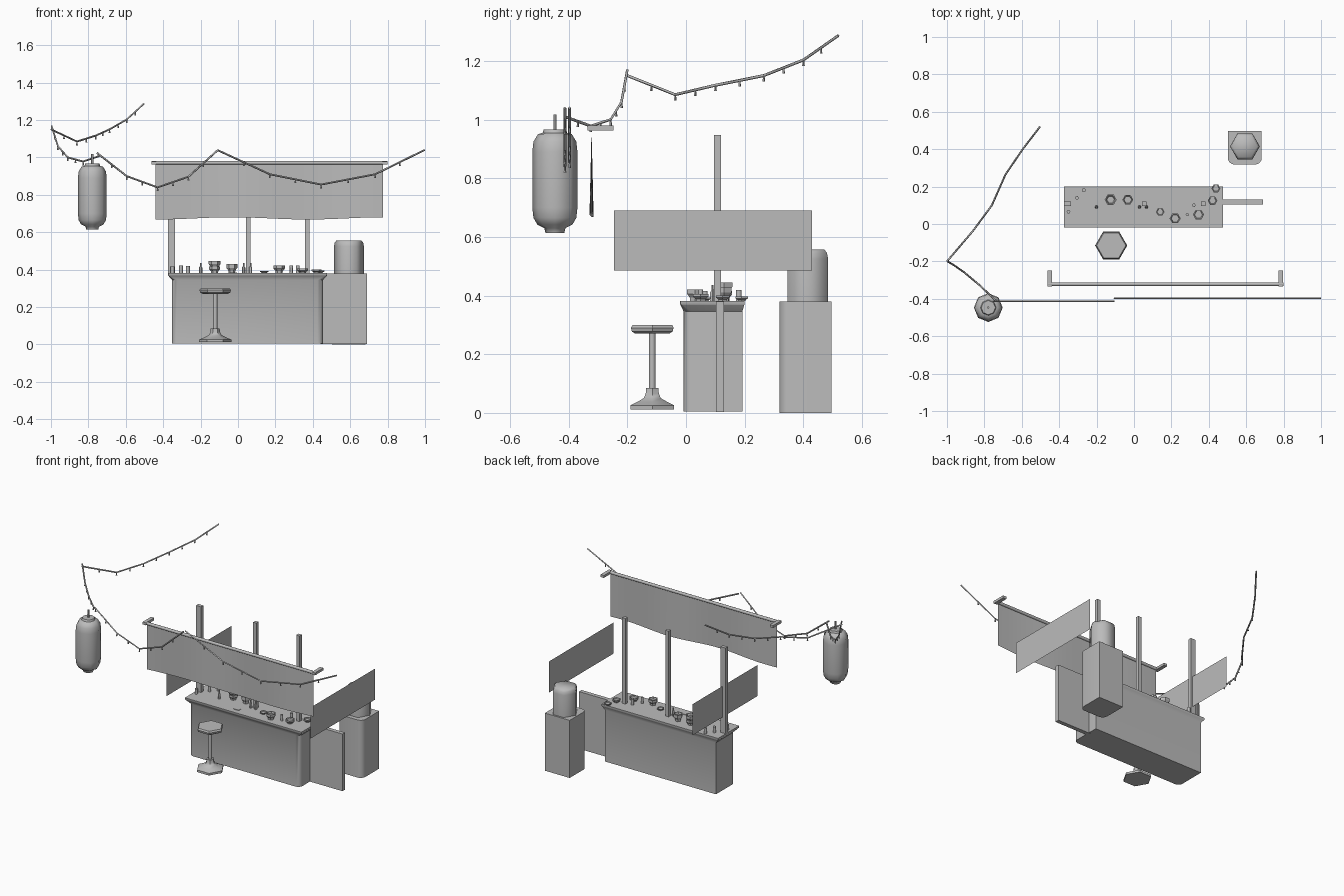
import bpy, bmesh, math
from mathutils import Vector, Matrix

cube = bpy.data.objects.get("Cube")
if cube:
    bpy.data.objects.remove(cube, do_unlink=True)

grey = bpy.data.materials.new("plain grey")
grey.use_nodes = True
grey.diffuse_color = (0.5, 0.5, 0.5, 1)
grey.node_tree.nodes["Principled BSDF"].inputs["Base Color"].default_value = (0.5, 0.5, 0.5, 1)


def finish(bm, name, smooth=None):
    mesh = bpy.data.meshes.new(name)
    bm.to_mesh(mesh)
    bm.free()
    mesh.materials.append(grey)
    obj = bpy.data.objects.new(name, mesh)
    bpy.context.collection.objects.link(obj)
    if smooth:
        bpy.ops.object.select_all(action='DESELECT')
        obj.select_set(True)
        bpy.context.view_layer.objects.active = obj
        bpy.ops.object.shade_smooth_by_angle(angle=math.radians(smooth))
    return obj


def loft(name, rings, smooth=None):
    """Skin equal-length rings of points and cap both ends."""
    bm = bmesh.new()
    rows = [[bm.verts.new(p) for p in ring] for ring in rings]
    n = len(rows[0])
    for low, high in zip(rows, rows[1:]):
        for i in range(n):
            j = (i + 1) % n
            bm.faces.new((low[i], low[j], high[j], high[i]))
    bm.faces.new(rows[0][::-1])
    bm.faces.new(rows[-1])
    bmesh.ops.recalc_face_normals(bm, faces=bm.faces)
    return finish(bm, name, smooth)


def lathe(name, x, y, profile, sides=6, smooth=None):
    """Turn a list of (radius, height) pairs about an upright axis."""
    turn = [2 * math.pi * i / sides for i in range(sides)]
    return loft(name, [[(x + r * math.cos(a), y + r * math.sin(a), z) for a in turn]
                       for r, z in profile], smooth)


def box(name, x0, x1, y0, y1, z0, z1):
    return loft(name, [[(x0, y0, z), (x1, y0, z), (x1, y1, z), (x0, y1, z)] for z in (z0, z1)])


def footprint(x0, x1, y0, y1, r, z):
    """Rectangle whose two front corners are rounded."""
    pts = [(x1, y1, z), (x0, y1, z)]
    for cx, start in ((x0 + r, math.pi), (x1 - r, 1.5 * math.pi)):
        for i in range(5):
            a = start + i * math.pi / 8
            pts.append((cx + r * math.cos(a), y0 + r + r * math.sin(a), z))
    return pts


def sheet(name, corners):
    bm = bmesh.new()
    bm.faces.new([bm.verts.new(c) for c in corners])
    return finish(bm, name)


# Counter with a flared worktop, and the low wall beside it
loft("counter", [
    footprint(-0.353, 0.455, -0.008, 0.192, 0.03, 0.005),
    footprint(-0.353, 0.455, -0.008, 0.192, 0.03, 0.345),
    footprint(-0.372, 0.475, -0.018, 0.198, 0.008, 0.367),
    footprint(-0.374, 0.477, -0.02, 0.2, 0.004, 0.37),
    footprint(-0.374, 0.477, -0.02, 0.2, 0.004, 0.382)], 40)
box("side_wall", 0.44, 0.69, 0.103, 0.13, 0.003, 0.38)

# Posts standing on the counter
for i, (x, half) in enumerate(((-0.355, 0.018), (0.055, 0.012), (0.37, 0.012))):
    box(f"post_{i + 1}", x - half, x + half, 0.096, 0.12, 0.37, 0.947)

# Storage bin and barrel at the back
loft("storage_bin", [footprint(0.502, 0.683, 0.318, 0.496, 0.035, z) for z in (0, 0.38)], 40)
lathe("barrel", 0.593, 0.415, [(0.08, 0.38), (0.08, 0.525), (0.076, 0.545), (0.066, 0.557)], 6, 65)

# Stool
SX, SY = -0.122, -0.115
lathe("stool_seat", SX, SY, [(0.066, 0.27), (0.08, 0.277), (0.084, 0.29), (0.078, 0.3)])
lathe("stool_post", SX, SY, [(0.012, 0.07), (0.012, 0.275)], 6, 65)
lathe("stool_base", SX, SY, [(0.086, 0.012), (0.086, 0.026), (0.06, 0.037), (0.034, 0.05),
                             (0.026, 0.065), (0.024, 0.085)], 6, 40)

# Hanging curtain with a gentle ripple, its rod and brackets
bm = bmesh.new()
columns = []
for i in range(25):
    t = i / 24
    x = -0.44 + 1.215 * t
    sway = 0.007 * math.sin(t * 4 * math.pi)
    hem = 0.674 + 0.006 * math.sin(t * 3 * math.pi - 1.6)
    columns.append([bm.verts.new((x, -0.322, 0.967)), bm.verts.new((x, -0.322 + sway, hem))])
for a, b in zip(columns, columns[1:]):
    bm.faces.new((a[1], b[1], b[0], a[0]))
finish(bm, "front_curtain", 40)
rod = lathe("curtain_rod", 0, 0, [(0.01, -0.63), (0.01, 0.63)], 8, 60)
rod.rotation_euler = (0, math.pi / 2, 0)
rod.location = (0.168, -0.322, 0.971)
for side, x in (("right", -0.45), ("left", 0.785)):
    box(f"{side}_bracket", x - 0.012, x + 0.012, -0.335, -0.248, 0.963, 0.979)

# Cloth panels at both ends
for side, x in (("right", -0.35), ("left", 0.7)):
    sheet(f"{side}_panel", [(x, -0.245, 0.485), (x, 0.43, 0.485), (x, 0.43, 0.69), (x, -0.245, 0.69)])

# Paper lantern
LX, LY = -0.779, -0.447
lathe("lantern", LX, LY, [(0.032, 0.614), (0.036, 0.63), (0.06, 0.642), (0.073, 0.665),
                          (0.077, 0.7), (0.077, 0.89), (0.073, 0.925), (0.058, 0.95),
                          (0.042, 0.955), (0.038, 0.967)], 8, 50)
lathe("lantern_hook", LX, LY, [(0.006, 0.96), (0.006, 1.017)], 6)

# Light strings: wire with a small bulb at each joint and halfway between
wires = {
    "back_light_string": [(-0.503, 0.52, 1.287), (-0.595, 0.4, 1.203), (-0.687, 0.265, 1.15),
                          (-0.76, 0.1, 1.117), (-0.861, -0.037, 1.085), (-1, -0.2, 1.15)],
    "corner_light_string": [(-0.997, -0.2, 1.17), (-0.963, -0.22, 1.06), (-0.91, -0.257, 1.0),
                            (-0.828, -0.325, 0.978), (-0.735, -0.413, 1.01)],
    "front_light_string": [(-0.755, -0.413, 1.025), (-0.595, -0.413, 0.9), (-0.43, -0.413, 0.84),
                           (-0.265, -0.413, 0.897), (-0.107, -0.413, 1.04)],
    "long_light_string": [(-0.107, -0.397, 1.038), (0.17, -0.397, 0.91), (0.444, -0.397, 0.855),
                          (0.733, -0.397, 0.91), (0.998, -0.397, 1.04)],
}
for name, path in wires.items():
    curve = bpy.data.curves.new(name, 'CURVE')
    curve.dimensions = '3D'
    curve.bevel_depth = 0.005
    curve.bevel_resolution = 0
    curve.use_fill_caps = True
    spline = curve.splines.new('POLY')
    spline.points.add(len(path) - 1)
    for point, co in zip(spline.points, path):
        point.co = (*co, 1)
    curve.materials.append(grey)
    bpy.context.collection.objects.link(bpy.data.objects.new(name, curve))
    pts = [Vector(p) for p in path]
    bm = bmesh.new()
    for p in pts[1:-1] + [(a + b) / 2 for a, b in zip(pts, pts[1:])]:
        bmesh.ops.create_cone(bm, cap_ends=True, segments=5, radius1=0.005, radius2=0.003,
                              depth=0.018, matrix=Matrix.Translation(p - Vector((0, 0, 0.011))))
    finish(bm, name.replace("string", "bulbs"))

# Bowls: foot, flared side, rim and a hollow
TOP = 0.381
bowls = ((-0.125, 0.13, 0.03, 0.035), (-0.033, 0.13, 0.029, 0.048), (0.22, 0.03, 0.03, 0.04),
         (0.345, 0.05, 0.03, 0.025), (0.42, 0.125, 0.026, 0.02), (0.438, 0.19, 0.024, 0.015),
         (0.14, 0.065, 0.023, 0.013))
for i, (x, y, r, h) in enumerate(bowls):
    lathe(f"bowl_{i + 1}", x, y, [(r * 0.6, TOP), (r * 0.65, TOP + h * 0.3), (r, TOP + h * 0.6),
                                  (r, TOP + h), (r * 0.8, TOP + h), (r * 0.7, TOP + h * 0.7)])
lathe("stacked_bowl", -0.125, 0.13, [(0.02, 0.414), (0.032, 0.43), (0.032, 0.445),
                                     (0.026, 0.445), (0.02, 0.432)])

# Cups and bottles
cups = ((-0.305, 0.14, 0.01, 0.04), (-0.268, 0.18, 0.011, 0.038), (0.285, 0.05, 0.009, 0.04),
        (0.32, 0.1, 0.01, 0.04), (-0.35, 0.065, 0.01, 0.035))
for i, (x, y, r, h) in enumerate(cups):
    lathe(f"cup_{i + 1}", x, y, [(r, TOP), (r, TOP + h)], 6, 65)
for i, x in enumerate((-0.2, 0.03, 0.067)):
    lathe(f"bottle_{i + 1}", x, 0.09, [(0.009, TOP), (0.009, TOP + 0.03), (0.004, TOP + 0.037),
                                       (0.004, TOP + 0.055)], 6, 40)
box("napkin", -0.045, -0.005, 0.015, 0.04, TOP, TOP + 0.004)
